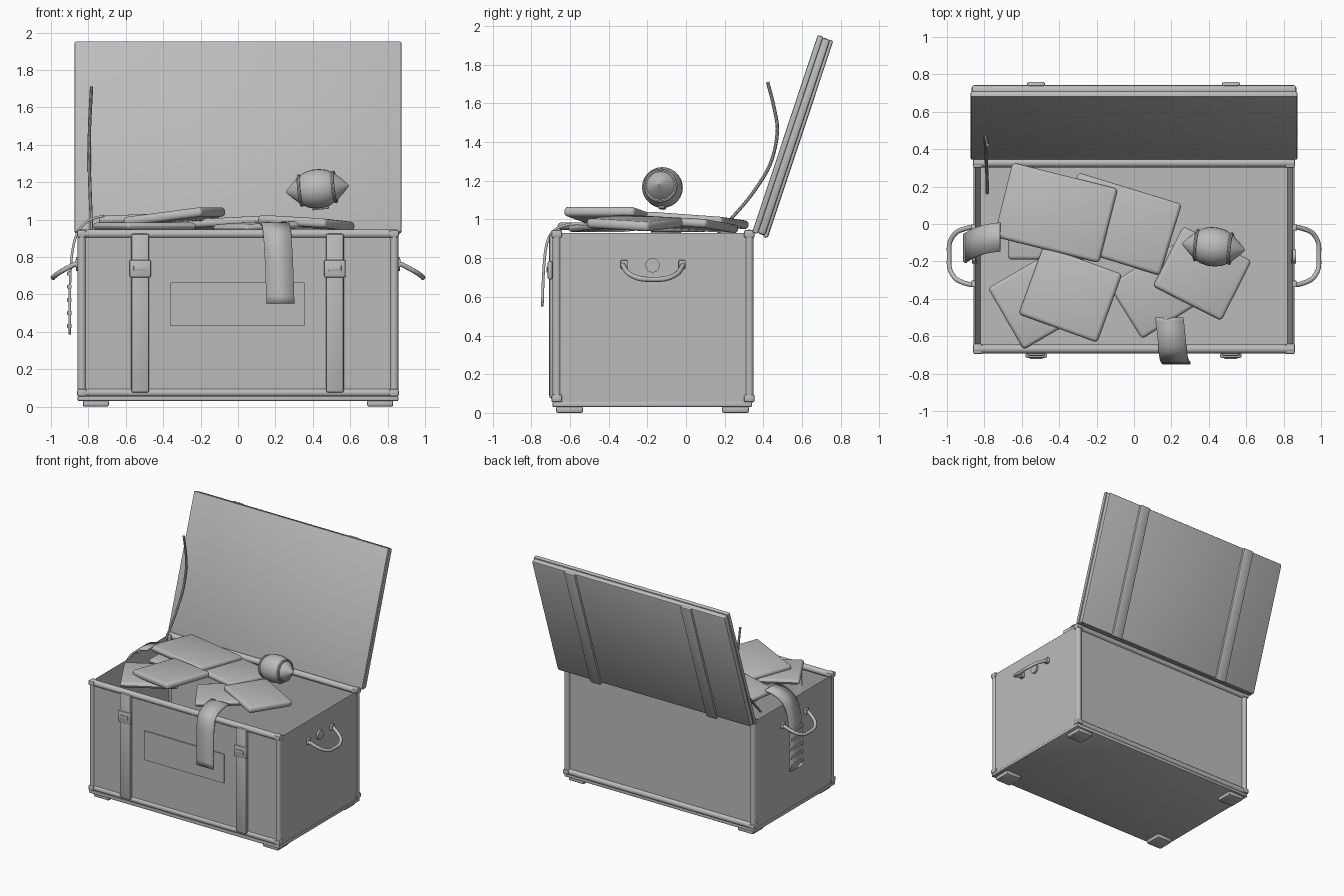
import bpy, bmesh, math
from mathutils import Vector, Matrix, Euler

if "Cube" in bpy.data.objects:
    bpy.data.objects.remove(bpy.data.objects["Cube"])

grey = bpy.data.materials.new("plain grey")
grey.diffuse_color = (0.5, 0.5, 0.5, 1)
grey.use_nodes = True
grey.node_tree.nodes["Principled BSDF"].inputs["Base Color"].default_value = grey.diffuse_color


def finish(name, bm, mat=None):
    if mat is not None:
        bm.transform(mat)
    bmesh.ops.recalc_face_normals(bm, faces=bm.faces)
    me = bpy.data.meshes.new(name)
    bm.to_mesh(me)
    bm.free()
    me.materials.append(grey)
    ob = bpy.data.objects.new(name, me)
    bpy.context.collection.objects.link(ob)
    bpy.context.view_layer.objects.active = ob
    ob.select_set(True)
    bpy.ops.object.shade_smooth_by_angle(angle=math.radians(40))
    ob.select_set(False)
    return ob


def box(name, lo, hi, bevel=0.0, mat=None, segs=2):
    bm = bmesh.new()
    bmesh.ops.create_cube(bm, size=1)
    lo, hi = Vector(lo), Vector(hi)
    for v in bm.verts:
        v.co = (lo + hi) / 2 + v.co * (hi - lo)
    if bevel:
        bmesh.ops.bevel(bm, geom=bm.edges[:], offset=bevel, segments=segs,
                        profile=0.5, affect='EDGES')
    return finish(name, bm, mat)


def rod(name, a, b, r, segs=16):
    a, b = Vector(a), Vector(b)
    bm = bmesh.new()
    bmesh.ops.create_cone(bm, cap_ends=True, segments=segs, radius1=r, radius2=r,
                          depth=(b - a).length)
    q = (b - a).to_track_quat('Z', 'Y').to_matrix().to_4x4()
    return finish(name, bm, Matrix.Translation((a + b) / 2) @ q)


def spline(pts, n=5):
    """Catmull-Rom points through pts."""
    p = [Vector(x) for x in pts]
    p = [2 * p[0] - p[1]] + p + [2 * p[-1] - p[-2]]
    out = []
    for i in range(1, len(p) - 2):
        a, b, c, d = p[i - 1:i + 3]
        for k in range(n):
            t = k / n
            out.append(0.5 * (2 * b + (c - a) * t + (2 * a - 5 * b + 4 * c - d) * t * t
                              + (3 * b - a - 3 * c + d) * t ** 3))
    return out + [p[-2]]


def ribbon(name, pts, width, thick):
    """Flat band along pts, spread along the width vector."""
    bm = bmesh.new()
    w = Vector(width) / 2
    rows = [(bm.verts.new(p - w), bm.verts.new(p + w)) for p in spline(pts)]
    for (a, b), (c, d) in zip(rows, rows[1:]):
        bm.faces.new((a, b, d, c))
    ob = finish(name, bm)
    m = ob.modifiers.new("thickness", 'SOLIDIFY')
    m.thickness, m.offset = thick, 0
    return ob


def tube(name, pts, r, segs=10):
    bm = bmesh.new()
    p = spline(pts)
    rings = []
    for i, c in enumerate(p):
        t = (p[min(i + 1, len(p) - 1)] - p[max(i - 1, 0)]).normalized()
        u = t.cross(Vector((0.3, 0.1, 1))).normalized()
        v = t.cross(u)
        rings.append([bm.verts.new(c + r * (u * math.cos(k * math.tau / segs)
                     + v * math.sin(k * math.tau / segs))) for k in range(segs)])
    for a, b in zip(rings, rings[1:]):
        for k in range(segs):
            bm.faces.new((a[k], a[(k + 1) % segs], b[(k + 1) % segs], b[k]))
    bm.faces.new(rings[0])
    bm.faces.new(rings[-1])
    return finish(name, bm)


# Open trunk body: inset top pushed down to form the cavity
bm = bmesh.new()
bmesh.ops.create_cube(bm, size=1)
for v in bm.verts:
    v.co = Vector((v.co.x * 1.7, v.co.y * 1.01 - 0.175, 0.49 + v.co.z * 0.88))
top = max(bm.faces, key=lambda f: f.calc_center_median().z)
bmesh.ops.inset_region(bm, faces=[top], thickness=0.04)
for v in top.verts:
    v.co.z = 0.1
finish("trunk_body", bm)
box("bottom_board", (-0.857, -0.69, 0.03), (0.857, 0.34, 0.057), 0.006)

# Edge rails, corner posts, corner caps and feet
for y in (-0.668, 0.327):
    for z in (0.075, 0.924):
        rod("edge_rail", (-0.852, y, z), (0.852, y, z), 0.024)
    for sx in (-1, 1):
        rod("corner_post", (sx * 0.835, y, 0.07), (sx * 0.835, y, 0.93), 0.023)
        for z in (0.075, 0.925):
            box("corner_cap", (sx * 0.835 - 0.025, y - 0.028, z - 0.02),
                (sx * 0.835 + 0.025, y + 0.028, z + 0.02), 0.009)
for sx in (-1, 1):
    for y in (-0.602, 0.256):
        box("foot", (sx * 0.76 - 0.07, y - 0.07, 0), (sx * 0.76 + 0.07, y + 0.07, 0.034), 0.01)

# Front straps, buckles and label plate
for x in (-0.523, 0.518):
    box("front_strap", (x - 0.048, -0.707, 0.075), (x + 0.048, -0.67, 0.925), 0.012)
    box("buckle", (x - 0.058, -0.716, 0.69), (x + 0.058, -0.69, 0.785), 0.01)
    box("buckle_bar", (x - 0.035, -0.722, 0.725), (x + 0.035, -0.71, 0.755), 0.004)
box("label_plate", (-0.36, -0.689, 0.43), (0.355, -0.679, 0.665))

# Side handles with round studs
for s in (-1, 1):
    tube("side_handle", [(s * 0.85, -0.325, 0.77), (s * 0.885, -0.322, 0.755),
                         (s * 0.95, -0.295, 0.72), (s * 0.985, -0.24, 0.695),
                         (s * 0.988, -0.17, 0.69), (s * 0.985, -0.10, 0.695),
                         (s * 0.95, -0.045, 0.72), (s * 0.885, -0.02, 0.755),
                         (s * 0.85, -0.015, 0.77)], 0.013)
    rod("handle_stud", (s * 0.84, -0.173, 0.763), (s * 0.866, -0.173, 0.763), 0.037, 24)
    for y in (-0.32, -0.02):
        box("handle_mount", (s * 0.858 - 0.012, y - 0.018, 0.745),
            (s * 0.858 + 0.012, y + 0.018, 0.79), 0.005)

# Open lid, leaning back: local z runs up the lid, local y through it
lean = Matrix.Translation((0, 0.342, 0.934)) @ Matrix.Rotation(math.radians(-18.4), 4, 'X')
box("lid_rim", (-0.873, 0, 0), (0.873, 0.03, 1.075), 0.007, lean)
box("lid_panel", (-0.868, 0.026, 0.004), (0.868, 0.07, 1.071), 0.014, lean)
for x in (-0.523, 0.518):
    box("lid_strap", (x - 0.048, 0.06, -0.005), (x + 0.048, 0.086, 1.072), 0.01, lean)

# Lid stay
tube("lid_stay", [(-0.785, 0.165, 0.93), (-0.785, 0.23, 1.0), (-0.79, 0.34, 1.13),
                  (-0.795, 0.435, 1.285), (-0.795, 0.472, 1.45), (-0.79, 0.455, 1.58),
                  (-0.783, 0.422, 1.71)], 0.009, 8)

# Folded cloths: x, y, z, width, depth, thickness, tilt x, tilt y, turn (degrees)
cloths = [(-0.418, 0.06, 0.995, 0.58, 0.41, 0.045, -4, -2, -14),
          (-0.08, 0.0, 0.975, 0.58, 0.40, 0.045, -3, -3, -17),
          (-0.34, -0.375, 1.015, 0.45, 0.39, 0.05, 0, -7, -20),
          (-0.50, -0.40, 0.965, 0.43, 0.38, 0.04, 0, 0, 30),
          (0.365, -0.265, 0.982, 0.41, 0.36, 0.05, -3, 3, -27),
          (0.13, -0.36, 0.965, 0.42, 0.34, 0.04, 0, -3, 32),
          (-0.45, -0.04, 0.955, 0.45, 0.30, 0.04, 0, 0, 0)]
for x, y, z, w, d, t, ax, ay, az in cloths:
    m = (Matrix.Translation((x, y, z))
         @ Euler([math.radians(a) for a in (ax, ay, az)]).to_matrix().to_4x4())
    box("folded_cloth", (-w / 2, -d / 2, -t / 2), (w / 2, d / 2, t / 2), 0.02, m, 3)

# Bands hanging over the front and left walls
ribbon("front_band", [(0.19, -0.50, 0.975), (0.20, -0.60, 0.975), (0.207, -0.68, 0.945),
                      (0.213, -0.718, 0.88), (0.22, -0.735, 0.75), (0.227, -0.743, 0.55)],
       (0.15, 0, 0), 0.014)
ribbon("side_band", [(-0.715, -0.07, 1.02), (-0.79, -0.08, 1.0), (-0.85, -0.10, 0.945),
                     (-0.88, -0.115, 0.86), (-0.897, -0.125, 0.7), (-0.9, -0.13, 0.385)],
       (0, 0.155, 0), 0.013)
for i in range(5):
    z = 0.42 + i * 0.07
    box("band_ridge", (-0.913, -0.205, z), (-0.89, -0.05, z + 0.022), 0.004)

# Oval ball with pointed ends, two rings and a lace
aim = Matrix.Translation((0.425, -0.122, 1.165)) @ Euler((0, math.radians(-6), math.radians(-6))).to_matrix().to_4x4()
profile = [(-0.171, 0.001), (-0.16, 0.014), (-0.135, 0.04), (-0.095, 0.075), (-0.06, 0.095),
           (-0.02, 0.104), (0.02, 0.104), (0.06, 0.095), (0.095, 0.075), (0.135, 0.04),
           (0.16, 0.014), (0.171, 0.001)]


def lathe(name, prof, closed=False):
    bm = bmesh.new()
    vs = [bm.verts.new((x, r, 0)) for x, r in prof]
    es = [bm.edges.new(e) for e in zip(vs, vs[1:] + (vs[:1] if closed else []))] if closed \
        else [bm.edges.new(e) for e in zip(vs, vs[1:])]
    bmesh.ops.spin(bm, geom=vs + es, cent=(0, 0, 0), axis=(1, 0, 0), angle=math.tau,
                   steps=28, use_merge=True)
    bmesh.ops.remove_doubles(bm, verts=bm.verts, dist=1e-5)
    return finish(name, bm, aim)


lathe("ball", profile)
for x in (-0.092, 0.092):
    lathe("ball_ring", [(x + 0.009 * math.cos(k * math.pi / 4),
                         0.079 + 0.009 * math.sin(k * math.pi / 4)) for k in range(8)], True)
box("ball_lace", (-0.04, -0.004, -0.112), (0.05, 0.004, -0.1), 0.002, aim)
for i in range(4):
    box("lace_stitch", (-0.032 + i * 0.024, -0.018, -0.111), (-0.024 + i * 0.024, 0.018, -0.1), 0.002, aim)
